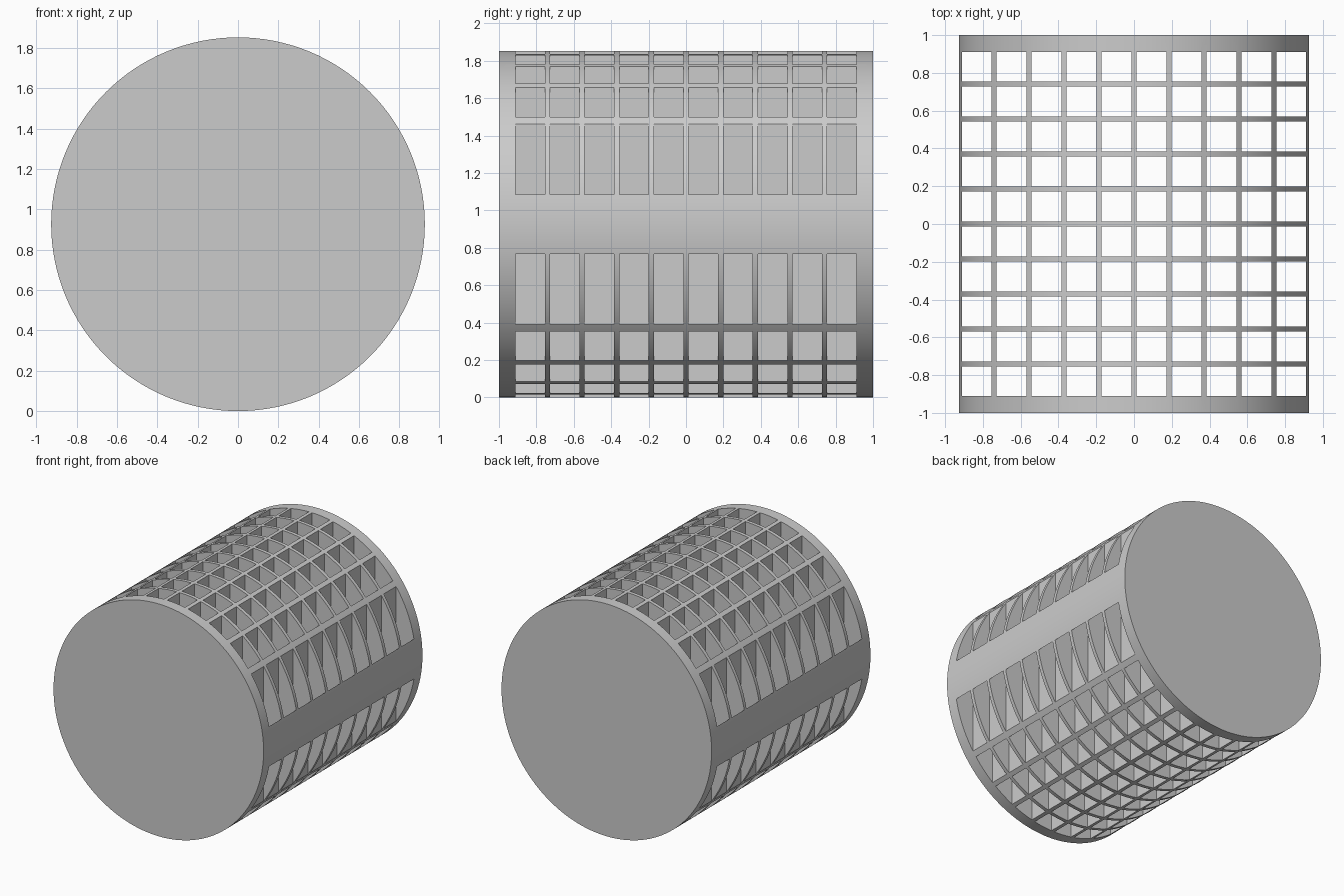
import bpy, bmesh, math
from mathutils import Matrix, Vector

RADIUS = 0.926
LENGTH = 2.0
CELLS = 10
PITCH = RADIUS * 2 / CELLS
HOLE = 0.157

cube = bpy.data.objects.get("Cube")
if cube:
    bpy.data.objects.remove(cube, do_unlink=True)


def add_object(name, bm):
    mesh = bpy.data.meshes.new(name)
    bm.to_mesh(mesh)
    bm.free()
    obj = bpy.data.objects.new(name, mesh)
    bpy.context.collection.objects.link(obj)
    return obj


# Plain grey
grey = bpy.data.materials.new("light grey")
grey.use_nodes = True
colour = (0.6, 0.6, 0.6, 1)
grey.diffuse_color = colour
grey.node_tree.nodes["Principled BSDF"].inputs["Base Color"].default_value = colour

# Solid drum lying along y
bm = bmesh.new()
bmesh.ops.create_cone(
    bm, cap_ends=True, segments=128, radius1=RADIUS, radius2=RADIUS, depth=LENGTH,
    matrix=Matrix.Translation((0, 0, RADIUS)) @ Matrix.Rotation(math.pi / 2, 4, "X"))
drum = add_object("perforated_drum", bm)
drum.data.materials.append(grey)

# Grid of square shafts running straight up through the drum
bm = bmesh.new()
for i in range(CELLS):
    for j in range(CELLS):
        centre = Vector(((i - (CELLS - 1) / 2) * PITCH, (j - (CELLS - 1) / 2) * PITCH, RADIUS))
        size = Matrix.Diagonal((HOLE, HOLE, 3, 1))
        bmesh.ops.create_cube(bm, size=1, matrix=Matrix.Translation(centre) @ size)
cutter = add_object("shaft_cutter", bm)
cutter.data.materials.append(grey)
cutter.hide_render = True

# Cut the shafts, then drop the cutter
cut = drum.modifiers.new("shafts", "BOOLEAN")
cut.operation = "DIFFERENCE"
cut.solver = "EXACT"
cut.object = cutter
bpy.ops.object.select_all(action="DESELECT")
drum.select_set(True)
bpy.context.view_layer.objects.active = drum
bpy.ops.object.modifier_apply(modifier=cut.name)
bpy.data.objects.remove(cutter, do_unlink=True)

# Smooth curved skin with crisp shaft edges
bpy.ops.object.shade_smooth_by_angle(angle=math.radians(15))
